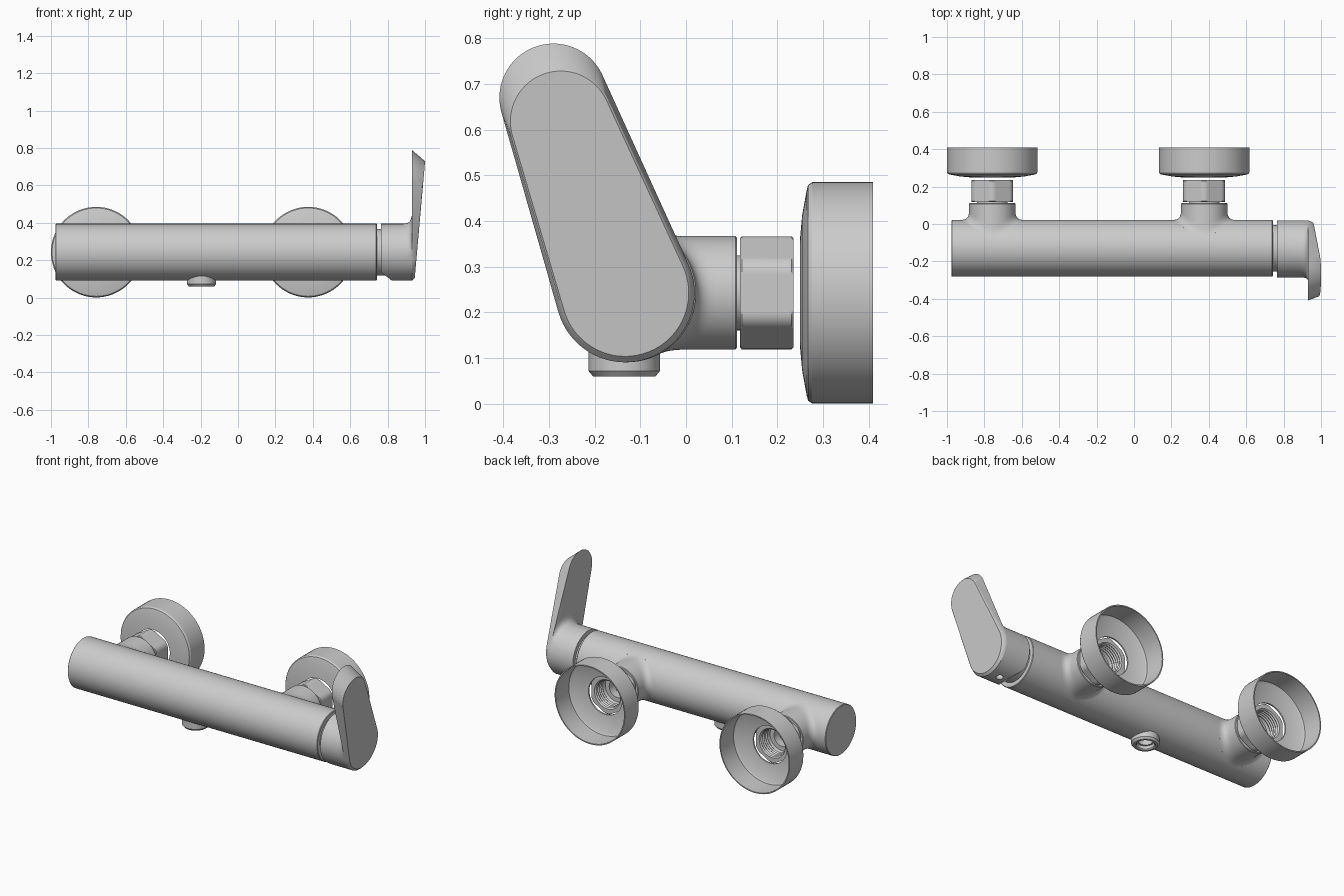
import bpy, bmesh, math
from mathutils import Vector

cube = bpy.data.objects.get("Cube")
if cube:
    bpy.data.objects.remove(cube, do_unlink=True)

metal = bpy.data.materials.new("satin_metal")
metal.use_nodes = True
metal.diffuse_color = (0.6, 0.6, 0.6, 1)
metal.node_tree.nodes["Principled BSDF"].inputs["Base Color"].default_value = (0.6, 0.6, 0.6, 1)

AY, AZ = -0.13, 0.243      # axis of the main body
R = 0.152                  # body radius
SIDES = 72


def loft(name, rings, closed=False):
    """Skin a row of equal rings; cap the ends unless the row is closed."""
    bm = bmesh.new()
    rows = [[bm.verts.new(p) for p in ring] for ring in rings]
    n = len(rows[0])
    pairs = list(zip(rows, rows[1:]))
    if closed:
        pairs.append((rows[-1], rows[0]))
    for a, b in pairs:
        for i in range(n):
            j = (i + 1) % n
            bm.faces.new((a[i], a[j], b[j], b[i]))
    if not closed:
        bm.faces.new(rows[0])
        bm.faces.new(rows[-1])
    bmesh.ops.remove_doubles(bm, verts=bm.verts, dist=0.00005)
    bmesh.ops.recalc_face_normals(bm, faces=bm.faces)
    mesh = bpy.data.meshes.new(name)
    bm.to_mesh(mesh)
    bm.free()
    mesh.materials.append(metal)
    ob = bpy.data.objects.new(name, mesh)
    bpy.context.collection.objects.link(ob)
    return ob


def ring(axis, centre, r, h):
    """Circle (or radius function) around an axis at height h on it."""
    pts = []
    for i in range(SIDES):
        a = 2 * math.pi * i / SIDES
        rad = r(a) if callable(r) else r
        u, v = rad * math.cos(a), rad * math.sin(a)
        local = {"x": (h, u, v), "y": (u, h, v), "z": (u, v, h)}[axis]
        pts.append(Vector(centre) + Vector(local))
    return pts


def lathe(name, axis, centre, profile, closed=False):
    return loft(name, [ring(axis, centre, r, h) for r, h in profile], closed)


def cut(target, cutter):
    cutter.hide_render = True
    mod = target.modifiers.new("cut", "BOOLEAN")
    mod.operation = "DIFFERENCE"
    mod.solver = "EXACT"
    mod.object = cutter
    bpy.context.view_layer.objects.active = target
    bpy.ops.object.modifier_apply(modifier=mod.name)
    bpy.data.objects.remove(cutter, do_unlink=True)


def smooth(ob):
    bpy.ops.object.select_all(action="DESELECT")
    ob.select_set(True)
    bpy.context.view_layer.objects.active = ob
    bpy.ops.object.shade_smooth_by_angle(angle=math.radians(30))


parts = []

# Main body with a bore for the outlet, and the neck before the handle
body = lathe("body", "x", (0, AY, AZ),
             [(R - 0.003, -0.975), (R, -0.972), (R, 0.739), (R - 0.003, 0.742)])
OUT = (-0.195, AY - 0.005, 0)
cut(body, lathe("bore_cutter", "z", OUT, [(0.052, 0.03), (0.052, 0.14)]))
neck = lathe("handle_neck", "x", (0, AY, AZ), [(0.124, 0.73), (0.124, 0.83)])
parts += [body, neck]

# Hose outlet under the body, with a stepped bore
parts.append(lathe("hose_outlet", "z", OUT, [
    (0.078, 0.12), (0.078, 0.072), (0.068, 0.06), (0.056, 0.06),
    (0.05, 0.066), (0.05, 0.085), (0.04, 0.085), (0.04, 0.12)], True))


# Filleted inlet boss: each angle's foot follows the body surface
def boss_rings(x):
    rings = []
    for k in range(-1, 9):
        t = max(k, 0) / 8
        pts = []
        for i in range(SIDES):
            a = 2 * math.pi * i / SIDES
            c, s = math.cos(a), math.sin(a)
            foot = 0.135 + 0.03 * c * c

            def surf(r):
                return AY + math.sqrt(R * R - (r * s) ** 2)
            y0, y1 = surf(foot), surf(0.124)
            y2 = y1 + 0.045
            r = (1 - t) ** 2 * foot + (1 - (1 - t) ** 2) * 0.124
            y = (1 - t) ** 2 * y0 + 2 * t * (1 - t) * y1 + t * t * y2
            if k < 0:
                y -= 0.01
            pts.append(Vector((x + r * c, y, AZ + r * s)))
        rings.append(pts)
    # Outer rim, then the stepped water passage
    for r, y in [(0.124, 0.108), (0.121, 0.111), (0.082, 0.111), (0.082, 0.14),
                 (0.055, 0.14), (0.055, 0.09), (0.035, 0.09), (0.035, 0.05)]:
        rings.append(ring("y", (x, 0, AZ), r, y))
    return rings


def hex_radius(limit):
    """Hexagon with its corners turned down to a circle."""
    def radius(a):
        d = (a + math.pi / 6) % (math.pi / 3) - math.pi / 6
        return min(limit, 0.112 / math.cos(d))
    return radius


for side, x in (("right", -0.758), ("left", 0.375)):
    c = (x, 0, AZ)
    parts.append(loft(side + "_inlet_boss", boss_rings(x)))

    # Union nut with a ribbed bore
    profile = [(0.08, 0.118), (hex_radius(0.119), 0.118), (hex_radius(0.1235), 0.122),
               (hex_radius(0.1235), 0.231), (hex_radius(0.119), 0.235), (0.09, 0.235)]
    for k in range(5):
        profile += [(0.082, 0.228 - 0.016 * k), (0.088, 0.22 - 0.016 * k)]
    parts.append(lathe(side + "_union_nut", "y", c, profile, True))

    # Thin hollow wall cover with a slightly domed front
    parts.append(lathe(side + "_wall_cover", "y", c, [
        (0.115, 0.249), (0.17, 0.254), (0.225, 0.264), (0.236, 0.267), (0.242, 0.276),
        (0.242, 0.409), (0.235, 0.409), (0.235, 0.28), (0.225, 0.273), (0.115, 0.258)], True))


# Handle: hull outline of two circles in the side plane
def hull(c1, r1, c2, r2, beta, x_of):
    d = c2 - c1
    alpha = math.atan2(d.y, d.x)
    pts, n = [], 36
    for centre, r, start, span in ((c2, r2, alpha - beta, 2 * beta),
                                   (c1, r1, alpha + beta, 2 * (math.pi - beta))):
        for i in range(n + 1):
            a = start + span * i / n
            y, z = centre.x + r * math.cos(a), centre.y + r * math.sin(a)
            pts.append(Vector((x_of(z), y, z)))
    return pts


BASE, TIP = Vector((AY - 0.003, AZ)), Vector((-0.29, 0.67))
beta = math.acos((R - 0.118) / (TIP - BASE).length)


def grown(t, x_of):
    far = BASE.lerp(TIP, max(t, 0.0005))
    return hull(BASE, R, far, R + (0.118 - R) * t, beta, x_of)


# Hub start has a relief at its lower edge, then it flares into the lever
rings = [grown(0, lambda z: 0.765 + 1.3 * max(0, 0.135 - z))]
for x, t in ((0.885, 0), (0.905, 0.01), (0.917, 0.028), (0.925, 0.06), (0.93, 0.12), (0.931, 1)):
    rings.append(grown(t, lambda z, x=x: x))


# Sloping outer face, with a slightly eased edge
def face_x(z):
    return 0.945 + 0.0887 * (z - 0.105)


FACE_TIP = Vector((-0.274, 0.618))
for r1, r2, drop in ((0.143, 0.114, 0.004), (0.139, 0.110, 0)):
    b = math.acos((r1 - r2) / (FACE_TIP - BASE).length)
    rings.append(hull(BASE, r1, FACE_TIP, r2, b, lambda z, d=drop: face_x(z) - d))
handle = loft("lever_handle", rings)
cut(handle, lathe("screw_cutter", "z", (0.865, AY + 0.01, 0), [(0.02, 0.05), (0.02, 0.14)]))
parts.append(handle)

for ob in parts:
    smooth(ob)
